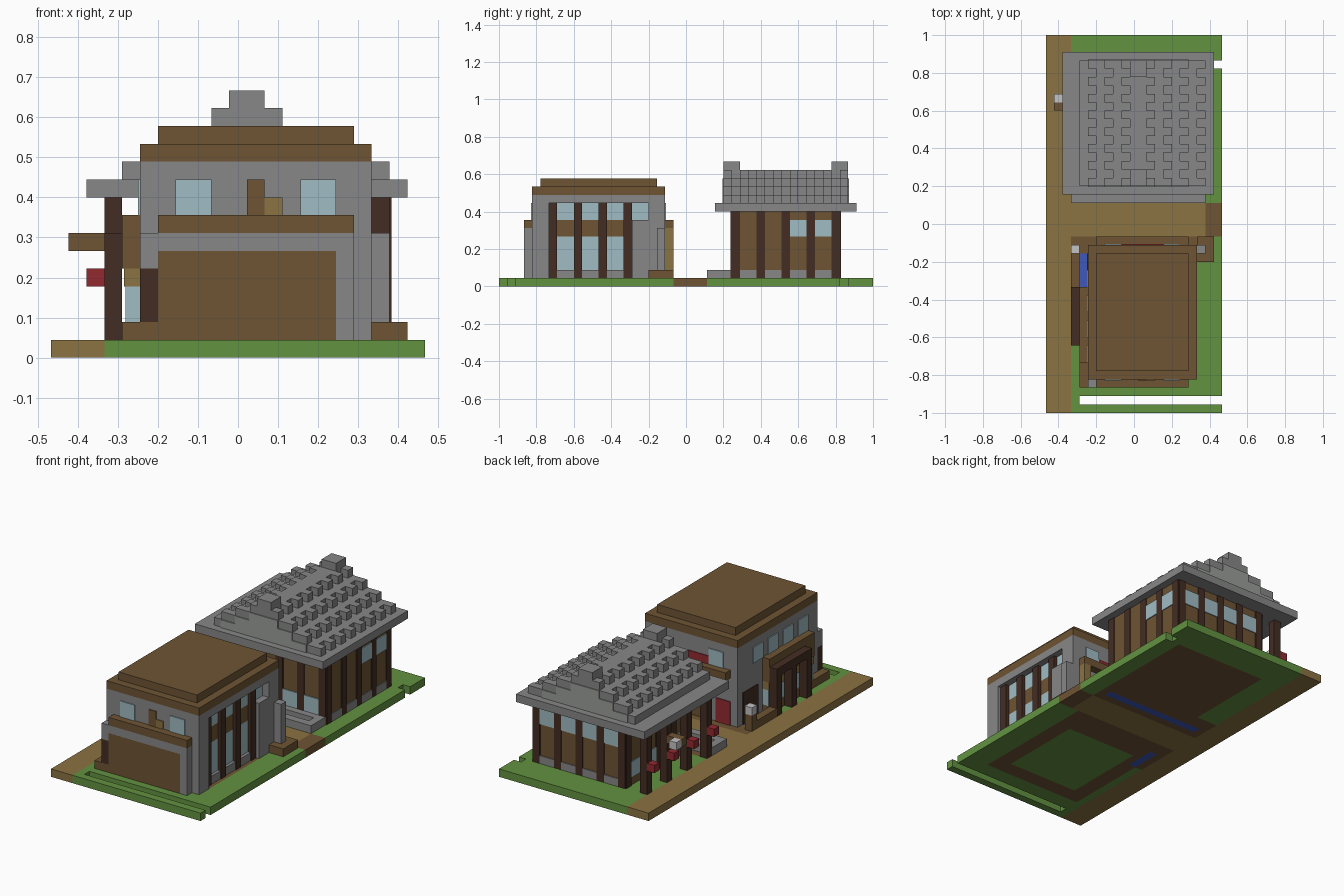
import bpy
import bmesh
from mathutils import Vector

cube = bpy.data.objects.get("Cube")
if cube:
    bpy.data.objects.remove(cube, do_unlink=True)

UNIT = 2 / 45          # edge of one building block
THIN = 0.12            # plate thickness in blocks
FLOOR, EAVE = 1, 9


def material(name, rgb):
    lin = [(c / 255 / 12.92) if c < 11 else ((c / 255 + 0.055) / 1.055) ** 2.4 for c in rgb]
    mat = bpy.data.materials.new(name)
    mat.use_nodes = True
    mat.diffuse_color = (*lin, 1)
    mat.node_tree.nodes["Principled BSDF"].inputs["Base Color"].default_value = (*lin, 1)
    return mat


grass = material("grass green", (98, 146, 64))
path = material("path tan", (139, 115, 66))
wood = material("wood brown", (110, 84, 52))
dark = material("dark timber", (68, 45, 35))
stone = material("stone grey", (135, 135, 135))
pale = material("pale stone", (155, 158, 154))
glass = material("glass blue", (160, 188, 196))
red = material("red cloth", (146, 42, 48))
water = material("water blue", (62, 88, 188))
white = material("lamp white", (195, 195, 195))


def blocks(name, mat, *boxes):
    """One object from boxes given as (x range, y range, z range) in blocks."""
    bm = bmesh.new()
    for spans in boxes:
        lo = Vector([s[0] for s in spans])
        hi = Vector([s[1] for s in spans])
        made = bmesh.ops.create_cube(bm, size=1)["verts"]
        bmesh.ops.scale(bm, vec=hi - lo, verts=made)
        bmesh.ops.translate(bm, vec=(lo + hi) / 2, verts=made)
    bmesh.ops.translate(bm, vec=(-10.5, -22.5, 0), verts=bm.verts)
    bmesh.ops.scale(bm, vec=(UNIT, UNIT, UNIT), verts=bm.verts)
    mesh = bpy.data.meshes.new(name)
    bm.to_mesh(mesh)
    bm.free()
    mesh.materials.append(mat)
    obj = bpy.data.objects.new(name, mesh)
    bpy.context.collection.objects.link(obj)
    return obj


def plate(side, plane, along, height):
    """Box for a thin plate on a wall; side is left, right, front or back."""
    out = THIN if side in ("right", "back") else -THIN
    depth = (min(plane, plane + out), max(plane, plane + out))
    if side in ("left", "right"):
        return (depth, along, height)
    return (along, depth, height)


def bays(start, stop, step):
    """Gaps between posts that are one block wide."""
    return [(p + 1, p + step) for p in range(start, stop, step)]


# Ground
blocks("long_path", path, ((0, 3), (0, 45), (0, 1)))
blocks("cross_path", path, ((3, 19), (21, 25), (0, 1)))
blocks("path_end", wood, ((19, 21), (21, 25), (0, 1)))
blocks("lawn", grass,
       ((3, 21), (0, 1), (0, 1)), ((3, 4), (1, 2), (0, 1)), ((3, 21), (2, 4), (0, 1)),
       ((3, 4), (4, 15), (0, 1)), ((18, 21), (4, 21), (0, 1)), ((6, 16), (6, 17), (0, 1)),
       ((19, 21), (25, 41), (0, 1)), ((19, 20), (41, 42), (0, 1)),
       ((3, 19), (41, 42), (0, 1)), ((3, 21), (42, 45), (0, 1)), ((3, 6), (29, 41), (0, 1)))
blocks("foundations", wood,
       ((4, 18), (4, 6), (0, 1)), ((4, 6), (6, 15), (0, 1)), ((16, 18), (6, 17), (0, 1)),
       ((5, 18), (17, 21), (0, 1)), ((5, 6), (15, 17), (0, 1)), ((3, 4), (15, 21), (0, 1)),
       ((4, 5), (19, 21), (0, 1)),
       ((6, 19), (28, 41), (0, 1)), ((3, 19), (25, 26), (0, 1)), ((3, 19), (27, 28), (0, 1)),
       ((3, 6), (28, 29), (0, 1)), ((3, 4), (26, 27), (0, 1)), ((18, 19), (26, 27), (0, 1)))
blocks("pools", water, ((4, 5), (15, 19), (0, 1)), ((4, 18), (26, 27), (0, 1)))

# Front house: walls, recessed right side, stepped roof
HOUSE = (FLOOR, 11)
blocks("house_walls", stone, ((5, 17), (4, 20), HOUSE))
blocks("house_piers", stone, ((17, 18), (4, 6), HOUSE), ((17, 18), (18, 20), HOUSE),
       ((17, 18), (6, 18), (10, 11)), ((17, 18), (16, 18), (FLOOR, 8)))
blocks("house_roof", wood, ((5, 18), (4, 20), (11, 12)), ((6, 17), (5, 19), (12, 13)))

# Right window wall
blocks("side_posts", dark, *[((17, 17.6), (j, j + 1), (FLOOR, 10)) for j in range(6, 18, 3)])
gaps = bays(6, 15, 3)
blocks("side_glass", glass, *[plate("right", 17, g, z) for g in gaps for z in ((2, 6), (8, 10))],
       plate("right", 17, (16, 18), (8, 10)))
blocks("side_bands", wood, *[plate("right", 17, g, (6, 8)) for g in gaps])
blocks("side_footings", stone, *[((17, 17.5), g, (1, 2)) for g in gaps])

# Front porch and balconies
blocks("porch_frame", stone, ((5, 17), (3, 4), (6, 7)), ((16, 17), (3, 4), (1, 6)),
       ((5, 6), (3, 4), (5, 6)))
blocks("porch_panel", wood, ((6, 16), (3, 4), (2, 6)), ((4, 16), (3, 4), (1, 2)))
blocks("porch_post", dark, ((5, 6), (3, 4), (2, 5)))
blocks("balconies", wood, ((6, 17), (3, 4), (7, 8)), ((6, 17), (20, 21), (7, 8)))
blocks("upper_windows", glass,
       *[plate(s, p, g, (8, 10)) for s, p in (("front", 4), ("back", 20))
         for g in ((7, 9), (14, 16))],
       *[plate("left", 5, (j, j + 2), (8, 10)) for j in (6, 9, 12, 15)])
blocks("balcony_door", wood, plate("front", 4, (11, 12), (8, 10)))
blocks("balcony_step", path, plate("front", 4, (12, 13), (8, 9)))

# Left bay with awning
blocks("bay_base", wood, ((4, 5), (4, 15), (1, 2)))
blocks("bay_windows", glass, ((4.2, 5), (6, 15), (2, 4)))
blocks("bay_sill", path, ((4.1, 5), (6, 15), (4, 5)))
blocks("bay_ledge", wood, ((4, 5), (6, 15), (5, 8)))
blocks("awning", dark, ((3, 4), (8, 15), (6, 7)))
blocks("awning_posts", dark, *[((3, 4), (j, j + 1), (1, 6)) for j in (8, 11, 14)])
blocks("corner_arch", dark, plate("left", 5, (16, 19), (1, 5)))

# Rear side of the front house
blocks("back_banner", red, plate("back", 20, (7, 14), (8, 9)))
blocks("back_door", red, plate("back", 20, (6, 8), (1, 4)))
blocks("back_panels", wood, plate("back", 20, (9, 16), (1, 6)))
blocks("drain_post", path, ((16, 17), (20, 21), (2, 7)))
blocks("chimney_base", wood, ((18, 20), (18, 21), (1, 2)))
blocks("chimney_shaft", stone, ((18, 19), (19, 20), (2, 7)))
blocks("pool_rim", wood, ((3, 4), (15, 20), (1, 2)), ((3, 4), (19, 20), (2, 3)))
blocks("pool_lamp", white, ((3, 4), (19, 20), (3, 4)))

# Rear house: walls, posts, windows and footings
blocks("hall_walls", wood, ((6, 19), (28, 41), (FLOOR, EAVE)))
full = (FLOOR, EAVE)
columns = range(6, 19, 3)
rows = range(28, 41, 3)
blocks("hall_posts", dark,
       *[plate(s, p, (i, i + 1), full) for i in columns for s, p in (("front", 28), ("back", 41))],
       *[plate(s, p, (j, j + 1), full) for j in rows for s, p in (("right", 19), ("left", 6))])
wide, deep = bays(6, 18, 3), bays(28, 40, 3)
blocks("hall_windows", glass,
       *[plate("back", 41, g, (6, 8)) for g in wide],
       *[plate("front", 28, g, (2, 4)) for g in wide],
       *[plate("right", 19, g, (6, 8)) for g in deep[2:]],
       *[plate("left", 6, g, (2, 4)) for g in deep])
blocks("hall_footings", stone,
       *[plate("back", 41, g, (1, 2)) for g in wide],
       *[plate("right", 19, g, (1, 2)) for g in deep])
blocks("pool_border", stone, ((3, 19), (25, 26), (1, 2)), ((3, 19), (27, 28), (1, 2)),
       ((3, 4), (26, 27), (1, 2)), ((18, 19), (26, 27), (1, 2)))

# Veranda on the left with hanging lanterns
stops = range(28, 41, 4)
blocks("veranda_posts", dark, *[((3, 4), (j, j + 1), full) for j in stops])
blocks("lanterns", red, *[((2, 3), (j, j + 1), (4, 5)) for j in stops])
blocks("sign_beam", wood, ((1, 3), (36, 37), (6, 7)))
blocks("sign_lamp", white, ((1, 2), (37, 38), (6, 7)))

# Gabled roof: stepped courses with alternating tiles
MID, FRONT, BACK = 11, 27, 42
blocks("roof_eave", stone, ((2, 20), (26, 43), (EAVE, EAVE + 1)))
courses, tiles, gables = [], [], []
for n, half in enumerate((7, 5, 3, 1)):
    z = (EAVE + 1 + n, EAVE + 2 + n)
    courses.append(((MID - half, MID + half), (FRONT, BACK), z))
    for j in range(FRONT, BACK, 2):
        tiles.append(((MID + half, MID + half + 1), (j, j + 1), z))
        if n:
            tiles.append(((MID - half - 1, MID - half), (j, j + 1), z))
    if half > 1:
        span = (MID - half + 1, MID + half - 1)
        gables += [plate("front", FRONT, span, z), plate("back", BACK, span, z)]
blocks("roof_courses", stone, *courses)
blocks("roof_tiles", stone, *tiles)
blocks("roof_gables", pale, *gables)
blocks("ridge_caps", stone, *[((MID - 1, MID + 1), y, (14, 15)) for y in ((27, 29), (40, 42))])
